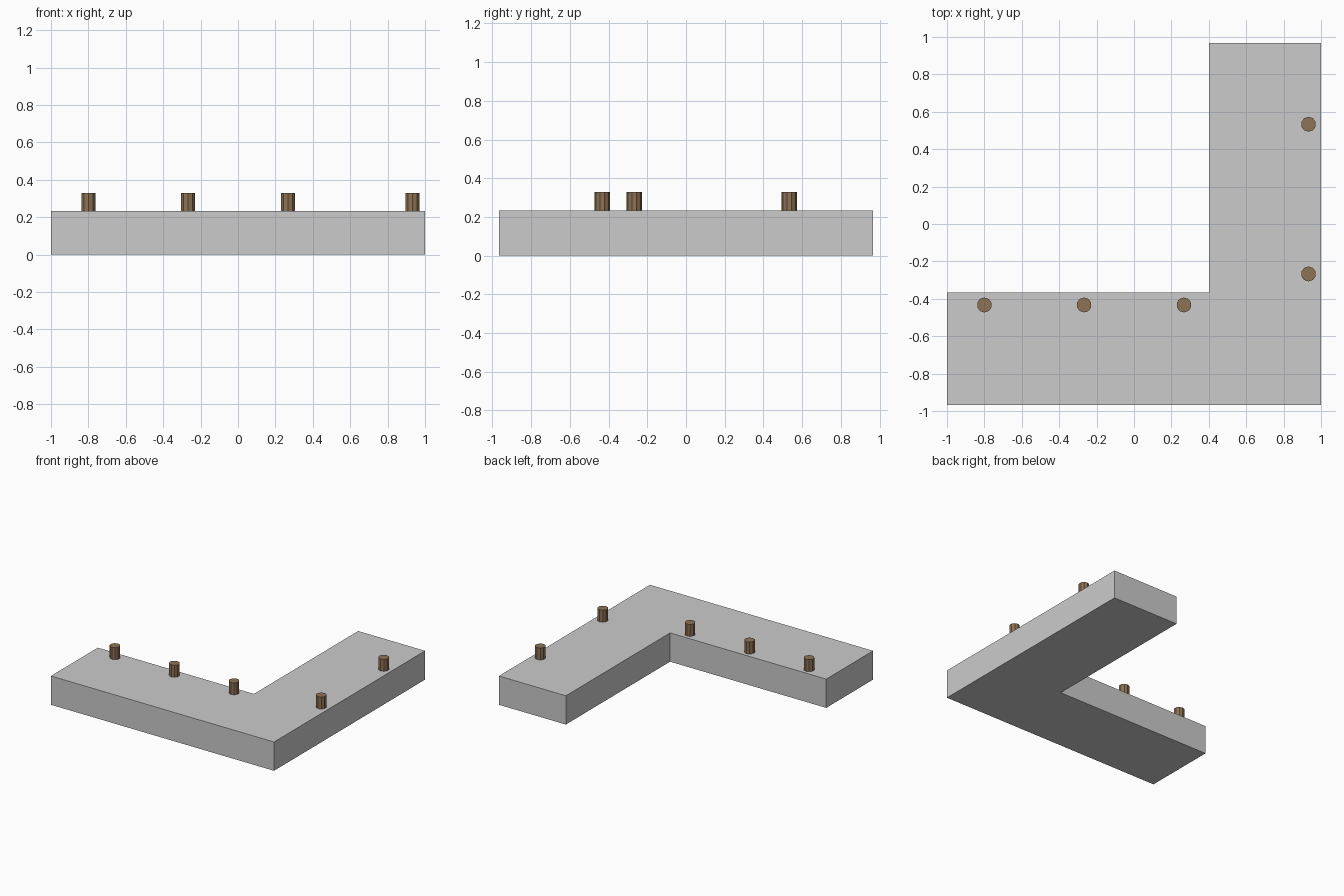
import bpy, bmesh

if "Cube" in bpy.data.objects:
    bpy.data.objects.remove(bpy.data.objects["Cube"])

TOP, PEG_TOP, PEG_R = 0.2333, 0.33, 0.04


def add_object(name, bm, mat=None):
    bmesh.ops.recalc_face_normals(bm, faces=bm.faces)
    mesh = bpy.data.meshes.new(name)
    bm.to_mesh(mesh)
    bm.free()
    if mat:
        mesh.materials.append(mat)
    obj = bpy.data.objects.new(name, mesh)
    bpy.context.collection.objects.link(obj)
    return obj


# L-shaped slab, extruded from its outline
outline = [(-1, -0.967), (1, -0.967), (1, 0.967), (0.4, 0.967), (0.4, -0.367), (-1, -0.367)]
bm = bmesh.new()
base = bm.faces.new([bm.verts.new((x, y, 0)) for x, y in outline])
ext = bmesh.ops.extrude_face_region(bm, geom=[base], use_keep_orig=True)
bmesh.ops.translate(bm, vec=(0, 0, TOP),
                    verts=[g for g in ext["geom"] if isinstance(g, bmesh.types.BMVert)])
add_object("corner_slab", bm)

# Wooden pegs along the inner edge of one arm and the outer edge of the other
wood = bpy.data.materials.new("wood")
wood.diffuse_color = (0.27, 0.17, 0.09, 1)
wood.use_nodes = True
wood.node_tree.nodes["Principled BSDF"].inputs["Base Color"].default_value = wood.diffuse_color
pegs = [(x, -0.433) for x in (-0.8, -0.267, 0.267)] + [(0.933, y) for y in (-0.267, 0.533)]
for i, (x, y) in enumerate(pegs, 1):
    bm = bmesh.new()
    bmesh.ops.create_cone(bm, cap_ends=True, segments=10, radius1=PEG_R, radius2=PEG_R,
                          depth=PEG_TOP - TOP)
    bmesh.ops.translate(bm, verts=bm.verts, vec=(x, y, (TOP + PEG_TOP) / 2))
    add_object(f"peg_{i}", bm, wood)
